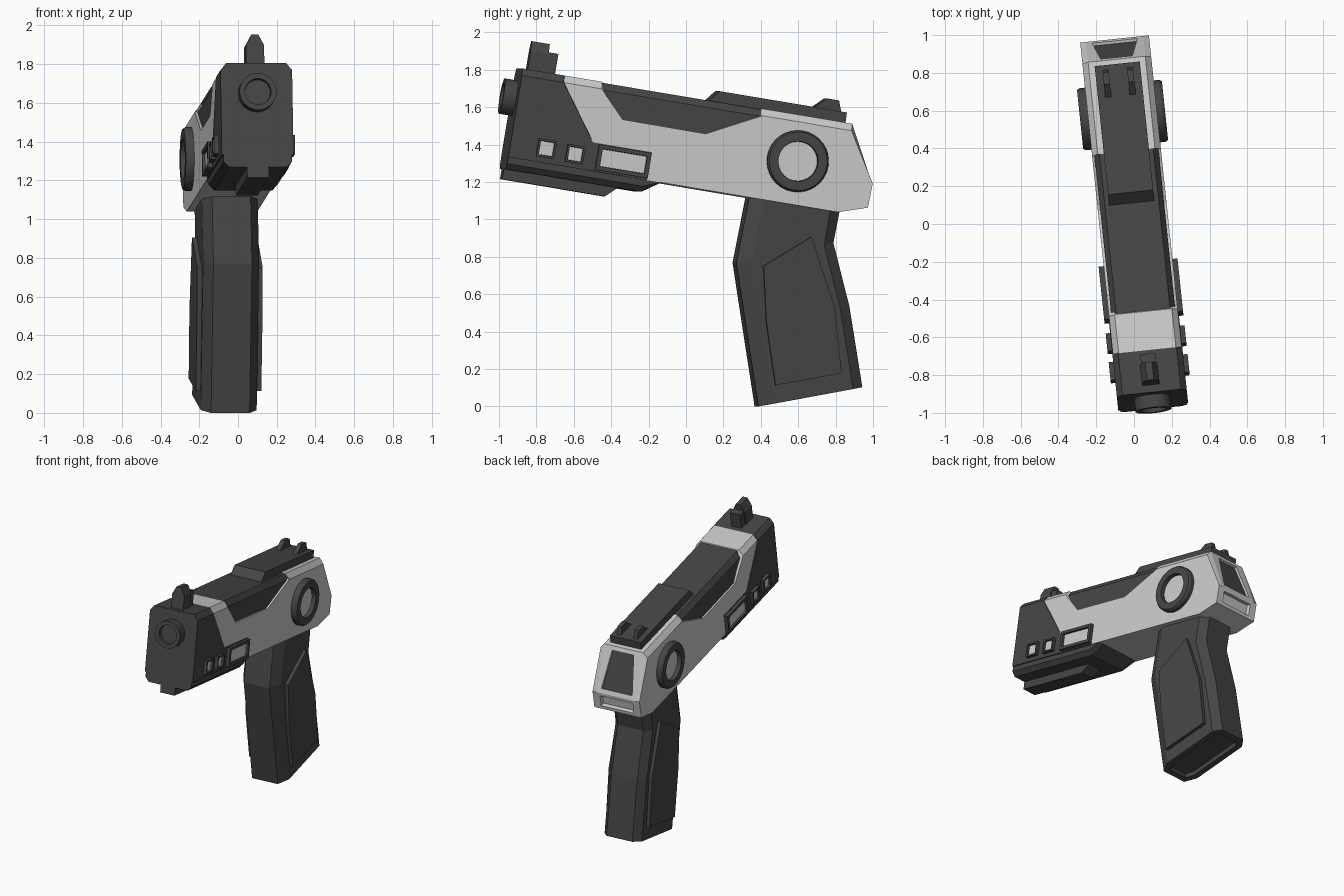
import bpy, bmesh, math
from mathutils import Matrix, Vector

cube = bpy.data.objects.get("Cube")
if cube:
    bpy.data.objects.remove(cube, do_unlink=True)

# The whole model is tilted nose-up and turned slightly
POSE = Matrix.Rotation(math.radians(6), 4, 'Z') @ Matrix.Rotation(math.radians(-9.45), 4, 'X')


def material(name, value):
    m = bpy.data.materials.new(name)
    m.use_nodes = True
    col = (value, value, value, 1)
    m.diffuse_color = col
    m.node_tree.nodes["Principled BSDF"].inputs["Base Color"].default_value = col
    return m


MATS = [material("dark_grey", 0.06), material("light_grey", 0.6)]
DARK, LIGHT = 0, 1


def loft(name, rings, mat=DARK, recesses=(), smooth=False):
    """Skin a list of point rings, cap the ends, then sink chosen faces.
    recess = (direction, border, depth, material, width scale of upper edge)"""
    bm = bmesh.new()
    rows = [[bm.verts.new(p) for p in r] for r in rings]
    n = len(rows[0])
    for a, b in zip(rows, rows[1:]):
        for i in range(n):
            j = (i + 1) % n
            bm.faces.new((a[i], a[j], b[j], b[i]))
    bm.faces.new(rows[0])
    bm.faces.new(rows[-1])
    bmesh.ops.recalc_face_normals(bm, faces=bm.faces)
    for f in bm.faces:
        f.material_index = mat
    for direction, border, depth, inner, top_scale in recesses:
        d = Vector(direction).normalized()
        bm.normal_update()
        face = max((f for f in bm.faces if f.normal.dot(d) > 0.95),
                   key=lambda f: f.calc_area())
        bmesh.ops.inset_individual(bm, faces=[face], thickness=border)
        mid = face.calc_center_median().z
        if top_scale != 1:
            for v in face.verts:
                if v.co.z > mid:
                    v.co.x *= top_scale
        bmesh.ops.inset_individual(bm, faces=[face], thickness=0.002, depth=-depth)
        face.material_index = inner
    me = bpy.data.meshes.new(name)
    bm.to_mesh(me)
    bm.free()
    for m in MATS:
        me.materials.append(m)
    ob = bpy.data.objects.new(name, me)
    bpy.context.collection.objects.link(ob)
    ob.matrix_world = POSE
    if smooth:
        bpy.ops.object.select_all(action='DESELECT')
        ob.select_set(True)
        bpy.context.view_layer.objects.active = ob
        bpy.ops.object.shade_smooth_by_angle(angle=math.radians(30))
    return ob


def prism(name, profile, x0, x1, mat=DARK, recesses=()):
    """Side profile (y, z) pushed from x0 to x1"""
    return loft(name, [[(x, y, z) for y, z in profile] for x in (x0, x1)], mat, recesses)


def chamfered(name, profile, hw, top_hw, shoulder, mat=DARK, recesses=()):
    """Side profile with the top long edges cut off above the shoulder height"""
    rings = []
    for x in (-hw, -top_hw, top_hw, hw):
        lim = shoulder if abs(x) == hw else 99
        rings.append([(x, y, min(z, lim)) for y, z in profile])
    return loft(name, rings, mat, recesses)


def rect(y0, y1, z0, z1):
    return [(y0, z0), (y1, z0), (y1, z1), (y0, z1)]


# Light shell with the notch along its top and sunk panels at the back
chamfered("shell", [
    (-.953, 1.635), (-.745, 1.307), (-.425, 1.307), (-.425, 1.155), (.615, 1.155),
    (.771, 1.205), (.776, 1.336), (.617, 1.635), (.12, 1.635), (.132, 1.603),
    (-.153, 1.452), (-.607, 1.454), (-.745, 1.635)],
    .183, .152, 1.597, LIGHT,
    [((0, .883, .47), .045, .015, DARK, .7), ((0, 1, .03), .035, .03, LIGHT, 1)])

# Dark nose block
chamfered("nose_block", [
    (-1.18, 1.155), (-1.18, 1.635), (-.953, 1.635), (-.745, 1.307),
    (-.425, 1.307), (-.425, 1.155)], .186, .155, 1.597)

# Dark core showing through the notch
chamfered("inner_core", rect(-.8, .2, 1.4, 1.63), .17, .143, 1.592)

# Raised slab on the top with two rear sight posts
prism("top_slab", [(-.166, 1.62), (-.11, 1.69), (.583, 1.69), (.585, 1.62)], -.12, .12)
for side, word in ((1, "left"), (-1, "right")):
    prism("rear_sight_" + word, [(.40, 1.68), (.47, 1.747), (.535, 1.747), (.56, 1.68)],
          side * .049, side * .081)

# Front sight: pointed blade and a lower block behind it
blade = [(-.047, 1.62), (.047, 1.62), (.047, 1.735), (.018, 1.79), (-.018, 1.79), (-.047, 1.735)]
loft("front_sight_blade", [[(x, y, z) for x, z in blade] for y in (-1.14, -1.042)])
prism("front_sight_block", rect(-1.042, -.99, 1.62, 1.745), -.04, .04)

# Stepped rail below the nose
under = [(-1.18, 1.16), (-1.18, 1.09), (-.44, 1.09), (-.34, 1.16)]
loft("under_rail_wide", [
    [(x, y, z) for y, z in ([(a, max(b, 1.12)) for a, b in under] if abs(x) > .16 else under)]
    for x in (-.178, -.15, .15, .178)])
prism("under_rail_centre", [(-1.18, 1.1), (-1.18, 1.035), (-.62, 1.035), (-.55, 1.1)], -.056, .056)


# Barrel with a sunk bore
def circle(r, n=32):
    return [(r * math.cos(2 * math.pi * i / n), r * math.sin(2 * math.pi * i / n)) for i in range(n)]


loft("barrel", [[(a, y, 1.474 + b) for a, b in circle(.096)] for y in (-1.15, -1.25)],
     DARK, [((0, -1, 0), .028, .03, DARK, 1)], True)

# Parts on both sides: windows, round dials and grip panels
WINDOWS = [
    ("window_front", rect(-1.035, -.937, 1.184, 1.282), .016),
    ("window_middle", rect(-.877, -.781, 1.181, 1.277), .016),
    ("window_long", rect(-.71, -.425, 1.165, 1.302), .03),
]
GRIP_PANEL = [(.271, .806), (.50, 1.002), (.682, .657), (.779, .309), (.439, .187), (.335, .512)]
for side, word in ((1, "left"), (-1, "right")):
    for name, outline, border in WINDOWS:
        prism(f"{name}_{word}", outline, side * .17, side * .21, DARK,
              [((side, 0, 0), border, .015, LIGHT, 1)])
    loft("dial_" + word,
         [[(side * x, .357 + a, 1.388 + b) for a, b in circle(r)]
          for x, r in ((.17, .165), (.212, .165), (.226, .156))],
         DARK, [((side, 0, 0), .049, .03, LIGHT, 1)], True)
    prism("grip_panel_" + word, GRIP_PANEL, side * .13, side * .17)

# Grip: eight-sided sections from the top down, hollowed at the base
SECTIONS = [((.142, 1.17), (.633, 1.17)), ((.131, .80), (.628, .99)),
            ((.24, .468), (.768, .671)), ((.374, .062), (.908, .255))]
rings = []
for front, back in SECTIONS:
    f, b = Vector(front), Vector(back)
    d = (b - f).normalized()
    half = [(.1, f), (.145, f + d * .08), (.145, b - d * .055), (.1, b)]
    rings.append([(x, p.x, p.y) for x, p in half] + [(-x, p.x, p.y) for x, p in reversed(half)])
loft("grip", rings, DARK, [((0, .34, -.94), .045, .03, DARK, 1)])
